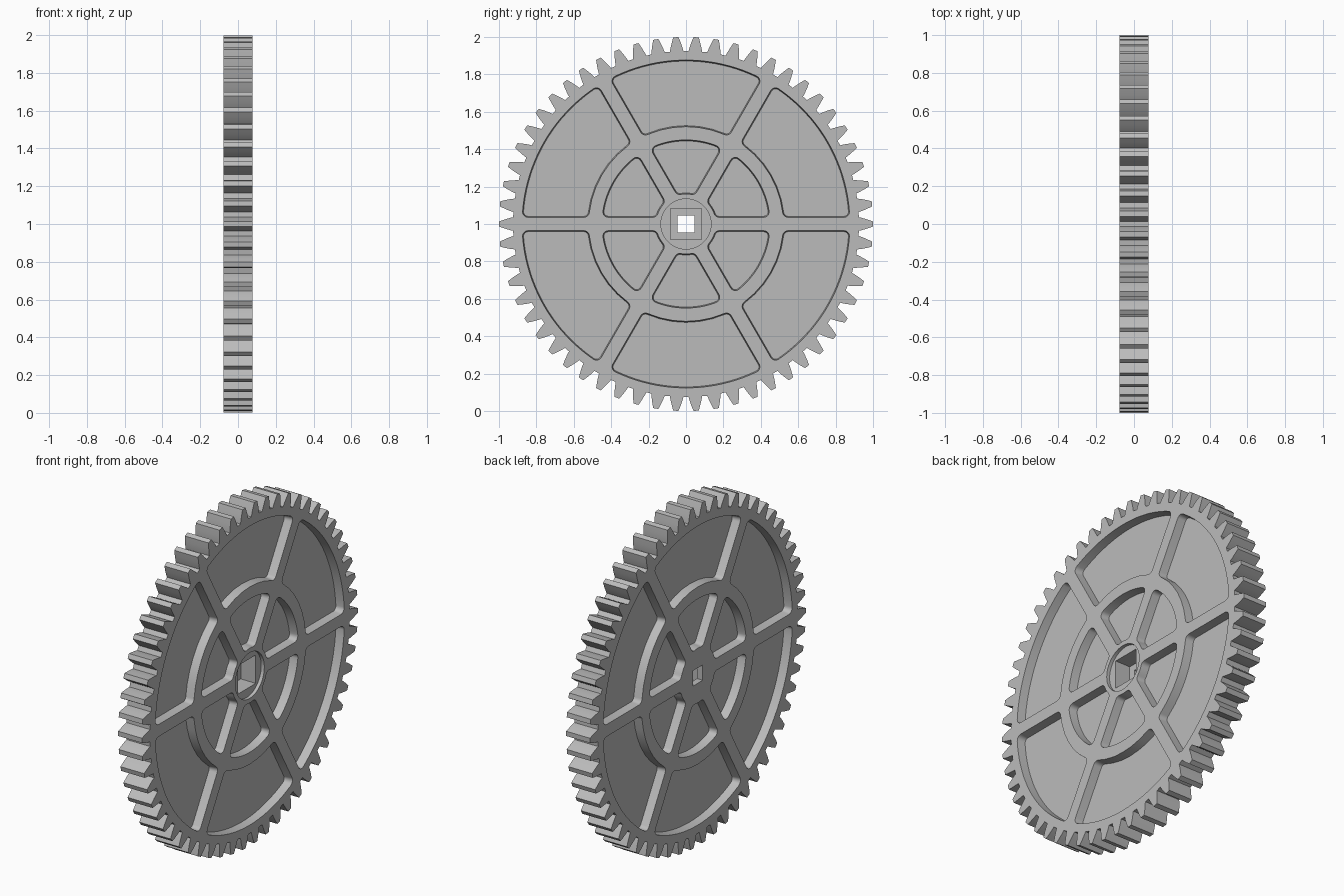
import bpy, bmesh
from math import pi, sin, cos, sqrt, atan2, radians

HALF = 0.077     # half thickness of the gear
WEB = 0.027      # half thickness of the thin web
TEETH = 58
SPOKE = 0.035    # half width of a spoke
DRAFT = 0.006    # taper of the pocket walls

if "Cube" in bpy.data.objects:
    bpy.data.objects.remove(bpy.data.objects["Cube"])


def polar(r, a):
    return (r * cos(a), r * sin(a))


def arc(cx, cy, r, a0, a1, n):
    return [(cx + r * cos(a0 + (a1 - a0) * i / n),
             cy + r * sin(a0 + (a1 - a0) * i / n)) for i in range(n + 1)]


def rotate(points, a):
    return [(x * cos(a) - y * sin(a), x * sin(a) + y * cos(a)) for x, y in points]


def add_prism(bm, low, high, x0, x1):
    """Loft between two outlines of equal length, lying across the x axis."""
    a = [bm.verts.new((x0, y, z + 1)) for y, z in low]
    b = [bm.verts.new((x1, y, z + 1)) for y, z in high]
    bm.faces.new(a)
    bm.faces.new(b)
    n = len(a)
    for i in range(n):
        j = (i + 1) % n
        bm.faces.new((a[i], a[j], b[j], b[i]))


def make_object(name, bm):
    bmesh.ops.recalc_face_normals(bm, faces=bm.faces)
    mesh = bpy.data.meshes.new(name)
    bm.to_mesh(mesh)
    bm.free()
    obj = bpy.data.objects.new(name, mesh)
    bpy.context.collection.objects.link(obj)
    return obj


def pocket(r, R, h, f):
    """Sector between two spokes with filleted corners, centred on angle 0."""
    k = h + f
    ci = (sqrt((r + f) ** 2 - k * k), k)
    co = (sqrt((R - f) ** 2 - k * k), k)
    ai, ao = atan2(ci[1], ci[0]), atan2(co[1], co[0])
    half = arc(*ci, f, ai + pi, 1.5 * pi, 5)
    half += arc(*co, f, -pi / 2, ao, 5)
    half = rotate(half, -pi / 6)
    outer = arc(0, 0, R, ao - pi / 6, pi / 6 - ao, 20)[1:-1]
    inner = arc(0, 0, r, pi / 6 - ai, ai - pi / 6, 6)[1:-1]
    mirrored = [(x, -y) for x, y in reversed(half)]
    return half + outer + mirrored + inner


# Toothed blank
outline = []
flank = [(0.925, 0.036), (0.94, 0.033), (0.968, 0.025), (1.0, 0.014)]
for i in range(TEETH):
    a = 2 * pi * i / TEETH
    outline += [polar(r, a - w / r) for r, w in flank]
    outline += [polar(r, a + w / r) for r, w in reversed(flank)]
bm = bmesh.new()
add_prism(bm, outline, outline, -HALF, HALF)
gear = make_object("spoked_gear", bm)

# Pockets on both faces, leaving rim, spokes, middle ring and hub
bm = bmesh.new()
for r, R in ((0.16, 0.45), (0.52, 0.877)):
    wide = pocket(r, R, SPOKE, 0.03)
    narrow = pocket(r + DRAFT, R - DRAFT, SPOKE + DRAFT, 0.03 - DRAFT)
    for i in range(6):
        a = radians(30 + 60 * i)
        for side in (-1, 1):
            add_prism(bm, rotate(narrow, a), rotate(wide, a),
                      side * WEB, side * (HALF + 0.005))
cutters = [make_object("pocket_cutter", bm)]


def bore(name, points, x0, x1):
    bm = bmesh.new()
    add_prism(bm, points, points, x0, x1)
    cutters.append(make_object(name, bm))


def square(s):
    return [(-s, -s), (s, -s), (s, s), (-s, s)]


# Round counterbore, wide square socket and small square axle hole
bore("counterbore_cutter", arc(0, 0, 0.134, 0, 2 * pi, 48)[:-1], HALF - 0.02, 0.1)
bore("socket_cutter", square(0.083), -0.04, 0.11)
bore("axle_hole_cutter", square(0.045), -0.1, 0.12)

for cutter in cutters:
    mod = gear.modifiers.new(cutter.name, 'BOOLEAN')
    mod.operation = 'DIFFERENCE'
    mod.solver = 'EXACT'
    mod.object = cutter
    cutter.hide_render = True

# Bake the cuts and drop the cutters
graph = bpy.context.evaluated_depsgraph_get()
mesh = bpy.data.meshes.new_from_object(gear.evaluated_get(graph))
gear.modifiers.clear()
gear.data = mesh
for cutter in cutters:
    bpy.data.objects.remove(cutter)

# Light grey plastic
grey = bpy.data.materials.new("light_grey")
grey.use_nodes = True
colour = (0.5, 0.5, 0.5, 1)
grey.diffuse_color = colour
grey.node_tree.nodes["Principled BSDF"].inputs["Base Color"].default_value = colour
mesh.materials.clear()
mesh.materials.append(grey)

# Smooth the curved walls, keep the edges crisp
for obj in bpy.context.selected_objects:
    obj.select_set(False)
gear.select_set(True)
bpy.context.view_layer.objects.active = gear
bpy.ops.object.shade_smooth_by_angle(angle=radians(25))
